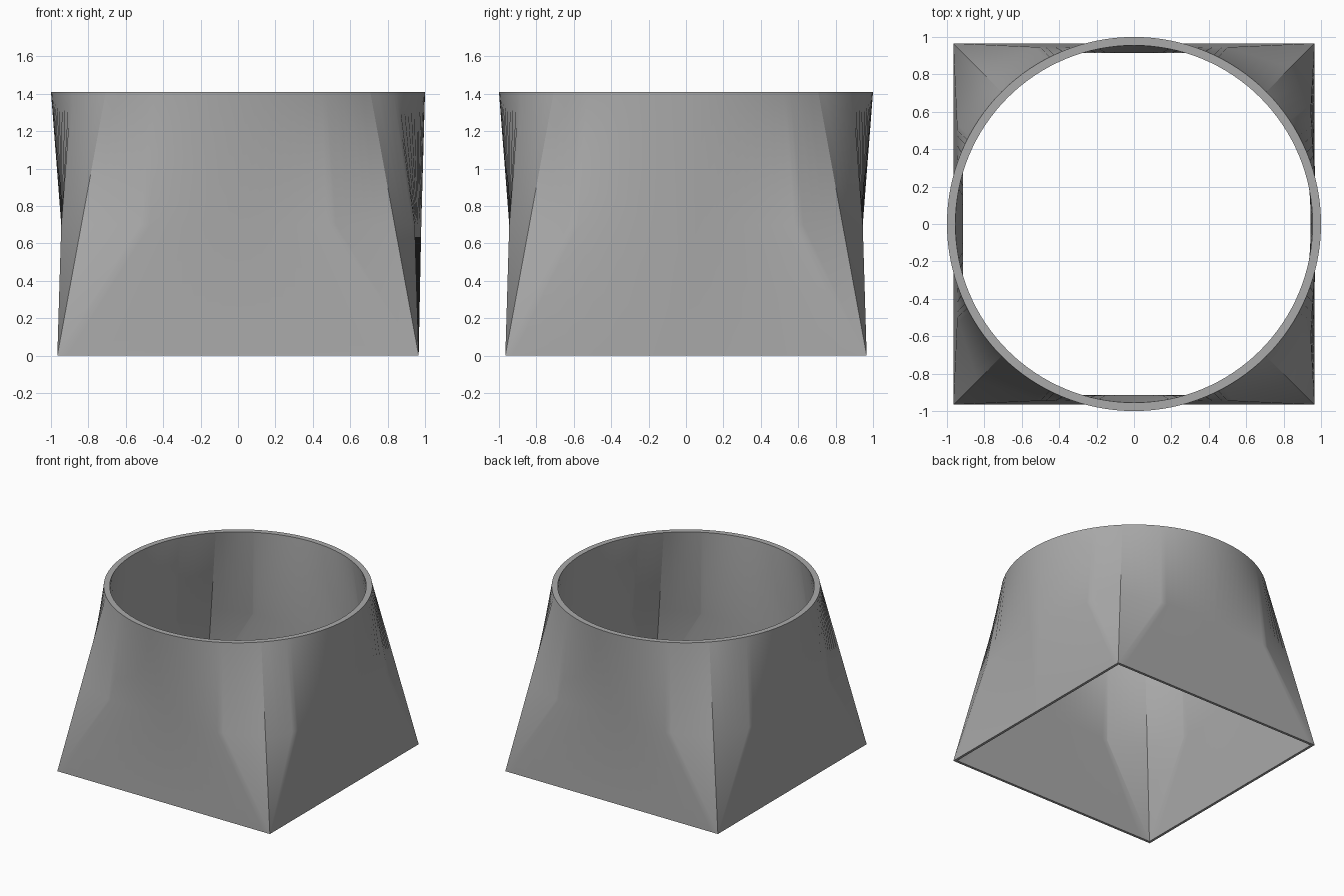
import bpy
import bmesh
import math
from mathutils import Vector

cube = bpy.data.objects.get("Cube")
if cube:
    bpy.data.objects.remove(cube)

HEIGHT = 1.41
MID = 0.7
STEPS = 32  # segments along each quarter of the round rim

grey = bpy.data.materials.new("plain grey")
grey.use_nodes = True
colour = (0.4, 0.4, 0.4, 1)
grey.diffuse_color = colour
grey.node_tree.nodes["Principled BSDF"].inputs["Base Color"].default_value = colour


def turned(across, out, z, side):
    """Place a point of the front panel on one of the four sides."""
    c, s = [(1, 0), (0, 1), (-1, 0), (0, -1)][side]
    return Vector((across * c + out * s, across * s - out * c, z))


def mid_depth(x, corner, dent_x, dent, centre):
    """Waist outline: dented beside the corners, straight or bulged between."""
    a = abs(x)
    if a > dent_x:
        return dent + (corner - dent) * (a - dent_x) / (corner - dent_x)
    return centre + (dent - centre) * a / dent_x


def panel(bm, half, radius, dent, bulge, side, inward):
    """One quarter of a square-to-round wall; returns its base and rim verts."""
    corner = half + (radius * math.sqrt(0.5) - half) * MID / HEIGHT
    bulged = side == 1
    dent_x = 0.6 if bulged else 0.5
    centre = bulge if bulged else dent
    rows = [[], [], []]
    # sample positions include the dents so that their folds stay crisp
    xs = sorted({-dent_x, dent_x} |
                {round(corner * (2 * i / STEPS - 1), 5) for i in range(STEPS + 1)})
    for x in xs:
        t = max(-1, min(1, x / corner))
        angle = t * math.pi / 4
        base_x = max(-half, min(half, half * x / dent_x))
        depth = mid_depth(x, corner, dent_x, dent, centre)
        rows[0].append(bm.verts.new(turned(base_x, half, 0, side)))
        rows[1].append(bm.verts.new(turned(x, depth, MID, side)))
        rows[2].append(bm.verts.new(turned(radius * math.sin(angle),
                                           radius * math.cos(angle), HEIGHT, side)))
    for low, high in zip(rows, rows[1:]):
        for i in range(len(xs) - 1):
            quad = [low[i], low[i + 1], high[i + 1], high[i]]
            if (quad[0].co - quad[1].co).length < 1e-5:
                quad.pop(0)
            bm.faces.new(quad[::-1] if inward else quad)
    return rows[0], rows[2]


# Thin-walled adapter: square foot, round mouth
bm = bmesh.new()
for side in range(4):
    outer_base, outer_rim = panel(bm, 0.966, 1.0, 0.945, 0.98, side, False)
    inner_base, inner_rim = panel(bm, 0.945, 0.955, 0.915, 0.948, side, True)
    # flat ring on top
    for i in range(len(outer_rim) - 1):
        j = min(i + 1, len(inner_rim) - 1)
        bm.faces.new([outer_rim[i], outer_rim[i + 1], inner_rim[j], inner_rim[i]])
    # flat strip under the foot
    bm.faces.new([outer_base[0], inner_base[0], inner_base[-1], outer_base[-1]])
bmesh.ops.remove_doubles(bm, verts=bm.verts, dist=0.0002)
bmesh.ops.triangulate(bm, faces=[f for f in bm.faces if len(f.verts) == 4])

mesh = bpy.data.meshes.new("duct_adapter")
bm.to_mesh(mesh)
bm.free()
adapter = bpy.data.objects.new("duct_adapter", mesh)
bpy.context.collection.objects.link(adapter)
mesh.materials.append(grey)

bpy.ops.object.select_all(action='DESELECT')
adapter.select_set(True)
bpy.context.view_layer.objects.active = adapter
bpy.ops.object.shade_smooth_by_angle(angle=math.radians(30))
